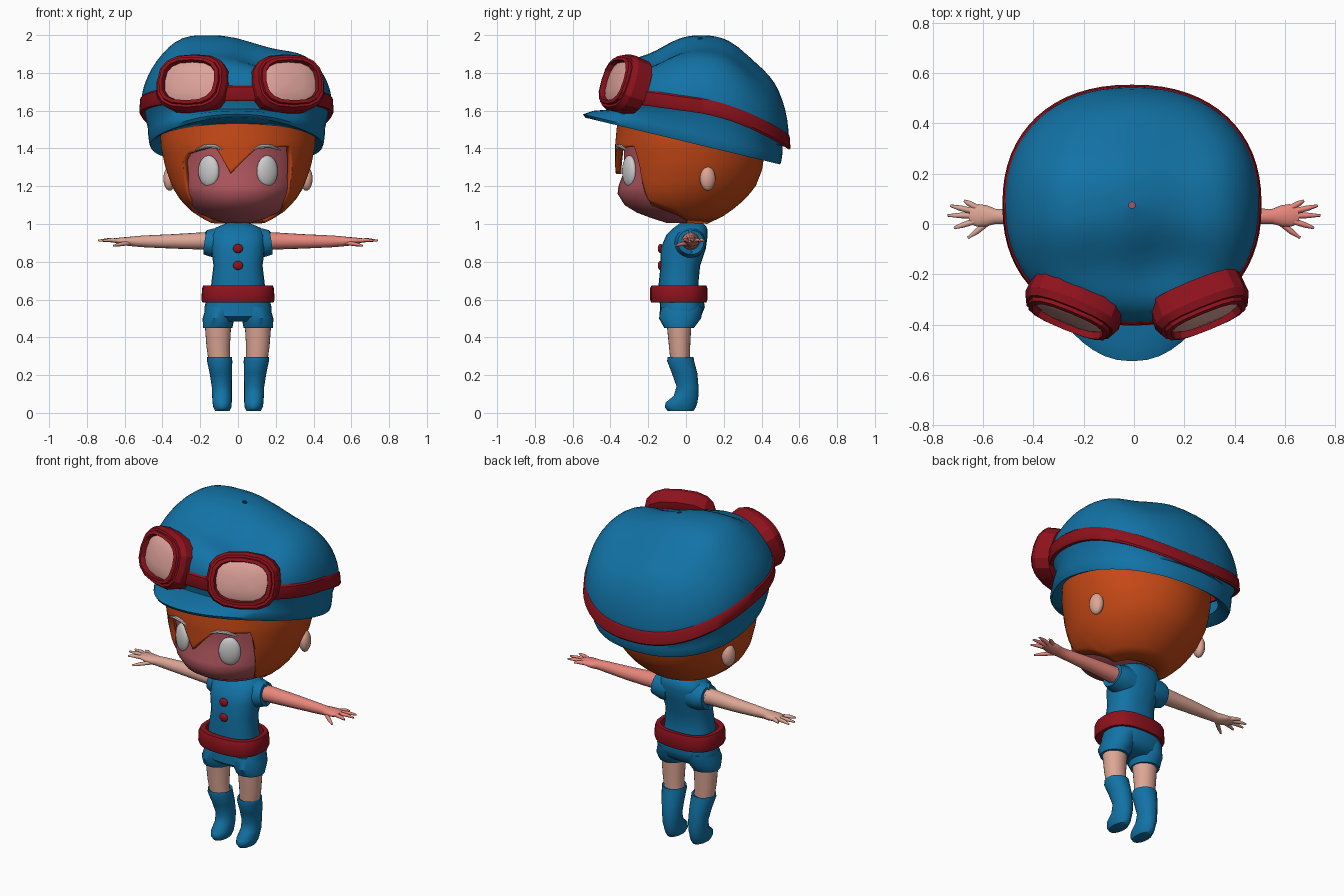
import bpy, bmesh, math
from mathutils import Vector

if "Cube" in bpy.data.objects:
    bpy.data.objects.remove(bpy.data.objects["Cube"])

def material(name, r, g, b):
    m = bpy.data.materials.new(name)
    m.diffuse_color = (r, g, b, 1)
    m.use_nodes = True
    m.node_tree.nodes["Principled BSDF"].inputs["Base Color"].default_value = m.diffuse_color
    return m

BLUE = material("blue_cloth", .006, .17, .38)
RED = material("red_leather", .27, .006, .012)
ORANGE = material("orange_hair", .56, .065, .008)
SKIN = material("skin", .72, .38, .30)
ROSY = material("rosy_skin", .80, .24, .20)
FACE = material("face_skin", .42, .09, .11)
LENS = material("lens", .72, .36, .32)

def finish(bm, name, mat, angle=40):
    bmesh.ops.recalc_face_normals(bm, faces=bm.faces)
    me = bpy.data.meshes.new(name)
    bm.to_mesh(me)
    bm.free()
    ob = bpy.data.objects.new(name, me)
    bpy.context.collection.objects.link(ob)
    if mat:
        me.materials.append(mat)
    bpy.ops.object.select_all(action='DESELECT')
    ob.select_set(True)
    bpy.context.view_layer.objects.active = ob
    bpy.ops.object.shade_smooth_by_angle(angle=math.radians(angle))
    return ob

def loft(name, rings, mat, cap=True, closed=False, angle=40):
    bm = bmesh.new()
    vs = [[bm.verts.new(p) for p in r] for r in rings]
    n = len(vs[0])
    pairs = list(zip(vs, vs[1:])) + ([(vs[-1], vs[0])] if closed else [])
    for a, b in pairs:
        for i in range(n):
            j = (i + 1) % n
            bm.faces.new((a[i], a[j], b[j], b[i]))
    if cap and not closed:
        bm.faces.new(vs[0])
        bm.faces.new(vs[-1])
    return finish(bm, name, mat, angle)

def unit(n, e=2.0):
    out = []
    for i in range(n):
        a = 2 * math.pi * i / n
        c, s = math.cos(a), math.sin(a)
        out.append((math.copysign(abs(c) ** (2 / e), c), math.copysign(abs(s) ** (2 / e), s)))
    return out

def stack(name, rows, mat, n=24, e=2.0, **kw):
    """rows: (z, centre x, half width, front y, back y)"""
    return loft(name, [[(cx + rx * c, (yf + yb) / 2 + (yb - yf) / 2 * s, z) for c, s in unit(n, e)]
                       for z, cx, rx, yf, yb in rows], mat, **kw)

def tube(name, pts, radii, mat, n=12, **kw):
    """sweep along a mostly horizontal path; radii: (sideways, vertical)"""
    pts = [Vector(p) for p in pts]
    rings = []
    for i, p in enumerate(pts):
        d = pts[min(i + 1, len(pts) - 1)] - pts[max(i - 1, 0)]
        side = Vector((-d.y, d.x, 0)).normalized()
        up = d.normalized().cross(side)
        rings.append([p + side * radii[i][0] * c + up * radii[i][1] * s for c, s in unit(n)])
    return loft(name, rings, mat, **kw)

def blob(name, loc, size, mat, turn=0):
    bm = bmesh.new()
    bmesh.ops.create_uvsphere(bm, u_segments=20, v_segments=12, radius=1)
    ob = finish(bm, name, mat, 60)
    ob.location, ob.scale, ob.rotation_euler = loc, size, (0, 0, turn)
    return ob

def lerp(table, t):
    for a, b in zip(table, table[1:]):
        if t <= b[0]:
            k = max(0, (t - a[0]) / (b[0] - a[0]))
            return [p + (q - p) * k for p, q in zip(a[1:], b[1:])]
    return list(table[-1][1:])

# Legs, shorts cuffs, boots
for side, sx in (("left", -1), ("right", 1)):
    stack(side + "_leg", [(.25, sx * .097, .055, -.08, .02), (.35, sx * .105, .062, -.09, .022),
                          (.5, sx * .106, .072, -.105, .03)], SKIN)
    stack(side + "_shorts_leg", [(.45, sx * .108, .066, -.1, .03), (.45, sx * .108, .078, -.115, .042),
                                 (.5, sx * .103, .084, -.143, .08), (.56, sx * .09, .08, -.13, .09)], BLUE)
    stack(side + "_boot", [(.01, sx * .083, .038, -.098, .04), (.03, sx * .083, .048, -.112, .052),
                           (.055, sx * .084, .051, -.108, .06), (.09, sx * .085, .052, -.065, .066),
                           (.14, sx * .086, .053, -.05, .066), (.21, sx * .091, .059, -.075, .06),
                           (.275, sx * .097, .067, -.1, .043), (.295, sx * .098, .065, -.097, .04),
                           (.285, sx * .098, .054, -.08, .025)], BLUE, angle=60)

# Torso, shorts, belt, buttons, neck
stack("shorts", [(.485, 0, .13, -.11, .05), (.51, 0, .175, -.14, .08), (.56, 0, .178, -.138, .1),
                 (.62, 0, .16, -.135, .09)], BLUE, e=2.4)
stack("shirt", [(.58, 0, .15, -.14, .085), (.68, 0, .142, -.145, .065), (.78, 0, .13, -.135, .075),
                (.87, 0, .142, -.135, .105), (.94, 0, .145, -.105, .115), (.98, 0, .12, -.065, .112),
                (1.005, 0, .06, -.03, .09)], BLUE, e=2.4, angle=60)
stack("belt", [(.585, 0, .165, -.15, .09), (.585, 0, .188, -.185, .108), (.6, 0, .194, -.19, .113),
               (.66, 0, .19, -.19, .113), (.675, 0, .184, -.182, .107), (.675, 0, .16, -.15, .085)],
      RED, e=2.6, closed=True)
for i, z in enumerate((.87, .78)):
    blob("button_%d" % (i + 1), (0, -.135, z), (.026, .014, .024), RED)
stack("neck", [(.97, 0, .055, -.03, .09), (1.06, 0, .055, -.04, .08)], SKIN)

# Sleeves, arms and hands
for side, sx, skin in (("left", -1, SKIN), ("right", 1, ROSY)):
    P = lambda x, y, z: (sx * x, y, z)
    tube(side + "_sleeve", [P(.07, .02, .9), P(.13, .022, .9), P(.172, .025, .903), P(.165, .025, .905)],
         [(.085, .085), (.083, .078), (.07, .066), (.05, .05)], BLUE, n=18)
    tube(side + "_arm", [P(.12, .025, .908), P(.2, .025, .91), P(.35, .03, .908), P(.5, .03, .908), P(.55, .03, .908),
                         P(.585, .032, .908), P(.62, .034, .911), P(.655, .036, .912)],
         [(.05, .048), (.046, .045), (.04, .038), (.031, .031), (.03, .027), (.042, .023), (.045, .018), (.034, .011)],
         skin, n=16, angle=60)
    fingers = [((.625, .065), (.655, .082), (.675, .093)), ((.635, .05), (.69, .063), (.73, .073)),
               ((.635, .033), (.69, .034), (.74, .034)), ((.63, .012), (.68, -.004), (.715, -.016)),
               ((.575, .01), (.625, -.03), (.66, -.055))]
    for i, f in enumerate(fingers):
        zs = (.911, .915, .912) if i < 4 else (.9, .892, .885)
        tube("%s_finger_%d" % (side, i + 1), [P(x, y, z) for (x, y), z in zip(f, zs)],
             [(.012, .012), (.011, .01), (.005, .005)], skin, n=8, angle=60)

# Head
stack("head", [(1.005, 0, .07, -.1, .1), (1.03, 0, .15, -.18, .13), (1.06, 0, .21, -.26, .17),
               (1.1, 0, .26, -.325, .22), (1.16, 0, .305, -.362, .29), (1.2, 0, .325, -.358, .33),
               (1.26, 0, .34, -.335, .36), (1.35, 0, .355, -.328, .37), (1.52, 0, .36, -.33, .37)],
      FACE, n=40, angle=60)

# Hair shell: columns run from under the cap down to a hem that varies by angle from the front
shape = [(1.0, .13, -.12, .11), (1.03, .19, -.19, .18), (1.07, .25, -.28, .24), (1.12, .3, -.345, .3),
         (1.19, .345, -.37, .365), (1.3, .385, -.375, .408), (1.42, .41, -.375, .412), (1.58, .41, -.36, .4)]
hem = [(-180, 1.0), (-95, 1.005), (-75, 1.06), (-57, 1.12), (-52, 1.2), (-48, 1.33), (-42, 1.37), (-17, 1.41),
       (-6, 1.265), (2, 1.32), (14, 1.4), (42, 1.41), (47, 1.33), (52, 1.2), (57, 1.1), (75, 1.06),
       (95, 1.005), (180, 1.0)]
rings = []
for k in range(15):
    ring = []
    for i in range(120):
        deg = -180 + 3 * i
        low = lerp(hem, deg)[0]
        z = 1.57 + (low - 1.57) * k / 14
        rx, yf, yb = lerp(shape, z)
        a = math.radians(deg)
        ring.append((rx * math.sin(a), (yf + yb) / 2 - (yb - yf) / 2 * math.cos(a), z))
    rings.append(ring)
hair = loft("hair", rings, ORANGE, cap=False)
sol = hair.modifiers.new("thickness", 'SOLIDIFY')
sol.thickness, sol.offset = .03, -1

# Eyes, brows, ears
for side, sx in (("left", -1), ("right", 1)):
    blob(side + "_eye", (sx * .155, -.3, 1.28), (.061, .03, .083), None, sx * .48)
    tube(side + "_brow", [(sx * .08, -.365, 1.395), (sx * .12, -.362, 1.41), (sx * .17, -.348, 1.412),
                          (sx * .225, -.318, 1.393)], [(.008, .004), (.01, .01), (.01, .01), (.006, .004)], None, n=8)
    blob(side + "_ear", (sx * .362, .115, 1.24), (.032, .042, .064), SKIN, sx * .3)

# Cap: brim with front visor, then a slumped crown
def band_z(y):
    return 1.64 - .14 * y if y < 0 else 1.64 - .1 * y - .5 * y * y

def bump(t, centre, width):
    return math.exp(-((t - centre) / width) ** 2)

PLAN = unit(64, 2.25)
def plan(r, visor=0):
    return [(.495 * r * c - .008, .075 + .46 * r * s - visor * max(0, -s) ** 4) for c, s in PLAN]

cap = []
for r, visor, up in ((.80, 0, .04), (.87, .02, .012), (.92, .185, 0), (.935, .19, .018), (.945, .13, .055), (.95, .01, .10)):
    cap.append([(x, y, 1.435 - .24 * y + up * (1 if y > -.3 else .85)) for x, y in plan(r, visor)])
cap.append([(x, y, band_z(y) - .04) for x, y in plan(.985)])
edge = plan(1)
for k in range(16):
    phi = math.radians(5.95 * k)
    s, r = math.sin(phi), max(.004, 1.02 * math.cos(phi) ** .85)
    ring = []
    for (x, y), (ex, ey) in zip(plan(r), edge):
        zb = band_z(ey)
        z = zb + s * (2.0 - zb)
        z += s * (.045 * bump(x, -.33, .15) - .05 * bump(x, .2, .15) - .01 * bump(x, .05, .1)
                  - .06 * bump(y, -.2, .14) - .05 * bump(y, .38, .12)
                  - .03 * bump(x, .1, .13) * bump(y, -.15, .15))
        ring.append((x, y, z))
    cap.append(ring)
loft("cap", cap, BLUE, cap=False, angle=50)

# Goggle strap
loft("goggle_strap", [[(x, y, band_z(y) + dz) for x, y in plan(r)]
                      for r, dz in ((.97, -.04), (1.025, -.043), (1.04, -.03), (1.03, .03), (1.01, .04), (.95, .035))],
     RED, closed=True)

# Goggles: stepped rounded-square rims with slightly domed lenses
for side, sx in (("left", -1), ("right", 1)):
    centre = Vector((.012 + sx * .255, -.335, 1.745))
    n = Vector((sx * .36, -.88, .30)).normalized()
    u = Vector((-n.y, n.x, 0)).normalized()
    v = n.cross(u)
    if v.z < 0:
        v = -v
    def oval(w, h, t, count=16):
        return [centre + n * t + u * w * c + v * h * s for c, s in unit(count, 2.7)]
    loft(side + "_goggle_rim", [oval(.17, .13, -.08), oval(.195, .15, -.075), oval(.2, .158, .01), oval(.185, .145, .04),
                                oval(.172, .132, .04), oval(.17, .13, .055), oval(.15, .113, .06),
                                oval(.143, .106, .03), oval(.14, .1, -.08)], RED, closed=True, angle=25)
    loft(side + "_goggle_lens", [oval(.148, .112, .03), oval(.12, .09, .042), oval(.07, .05, .05),
                                 oval(.01, .008, .053)], LENS, angle=50)
